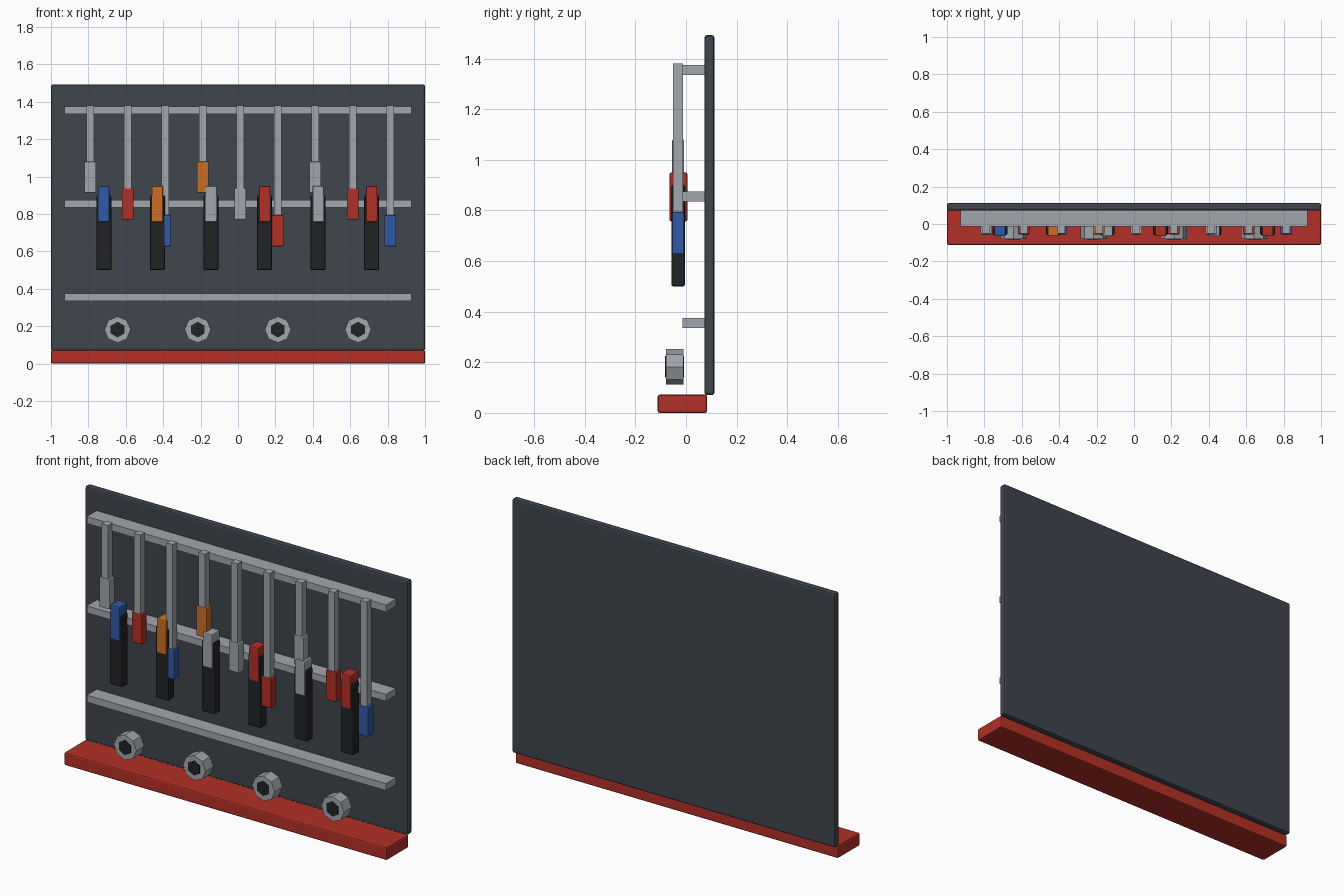
import bpy, bmesh
from math import pi
from mathutils import Matrix

if "Cube" in bpy.data.objects:
    bpy.data.objects.remove(bpy.data.objects["Cube"])


def material(name, rgb):
    m = bpy.data.materials.new(name)
    m.diffuse_color = (*rgb, 1)
    m.use_nodes = True
    m.node_tree.nodes["Principled BSDF"].inputs["Base Color"].default_value = m.diffuse_color
    return m


SLATE = material("slate", (0.05, 0.06, 0.075))
RED = material("red", (0.45, 0.03, 0.02))
BLUE = material("blue", (0.03, 0.10, 0.38))
ORANGE = material("orange", (0.60, 0.16, 0.02))
BLACK = material("black", (0.015, 0.016, 0.018))
STEEL = material("steel", (0.36, 0.38, 0.41))


def finish(name, bm, mat, bevel=0, segments=2):
    bmesh.ops.recalc_face_normals(bm, faces=bm.faces)
    if bevel:
        bmesh.ops.bevel(bm, geom=bm.edges[:], offset=bevel, segments=segments,
                        profile=0.5, affect='EDGES')
    me = bpy.data.meshes.new(name)
    bm.to_mesh(me)
    bm.free()
    me.materials.append(mat)
    ob = bpy.data.objects.new(name, me)
    bpy.context.collection.objects.link(ob)
    return ob


def box(name, x, y, z, mat, bevel=0, segments=2):
    """Box from (min, max) ranges on each axis."""
    bm = bmesh.new()
    bmesh.ops.create_cube(bm, size=1)
    for v in bm.verts:
        v.co = [r[0] + (c + 0.5) * (r[1] - r[0]) for c, r in zip(v.co, (x, y, z))]
    return finish(name, bm, mat, bevel, segments)


def prism(name, x, y, z, sides, radius, turn, mat):
    """Regular prism whose axis runs front to back."""
    bm = bmesh.new()
    m = (Matrix.Translation((x, sum(y) / 2, z)) @ Matrix.Rotation(pi / 2, 4, 'X')
         @ Matrix.Rotation(turn, 4, 'Z'))
    bmesh.ops.create_cone(bm, cap_ends=True, segments=sides, radius1=radius,
                          radius2=radius, depth=y[1] - y[0], matrix=m)
    return finish(name, bm, mat)


def span(centre, width):
    return (centre - width / 2, centre + width / 2)


# Base and back panel
box("base", (-1, 1), (-0.112, 0.083), (0, 0.072), RED, 0.008)
box("back_panel", (-1, 1), (0.073, 0.112), (0.07, 1.493), SLATE, 0.01)

# Horizontal rails
for i, z in enumerate((1.355, 0.855, 0.355)):
    box(f"rail_{i + 1}", (-0.927, 0.927), (-0.014, 0.078), span(z, 0.039), STEEL)

# Hanging tools: shafts of three lengths with coloured ends
colours = (STEEL, RED, BLUE, ORANGE, STEEL, RED, STEEL, RED, BLUE)
for i, mat in enumerate(colours):
    x, top = -0.79 + 0.2005 * i, (1.08, 0.937, 0.794)[i % 3]
    box(f"tool_shaft_{i + 1}", span(x, 0.04), (-0.051, -0.011), (top - 0.02, 1.38), STEEL)
    box(f"tool_end_{i + 1}", span(x, 0.063), (-0.055, -0.007), (top - 0.167, top),
        mat, 0.005)

# Hand tools: black grips with coloured heads
for i, mat in enumerate((BLUE, ORANGE, STEEL, RED, STEEL, RED)):
    x = -0.717 + 0.2863 * i
    box(f"grip_{i + 1}", span(x, 0.08), (-0.058, -0.004), (0.5, 0.9), BLACK, 0.007)
    box(f"head_{i + 1}", span(x, 0.06), (-0.065, 0.005), (0.757, 0.95), mat, 0.006)

# Sockets: octagonal bodies with dark hexagonal cores
for i in range(4):
    x = -0.644 + 0.4286 * i
    prism(f"socket_{i + 1}", x, (-0.08, -0.01), 0.182, 8, 0.07, 0, STEEL)
    prism(f"socket_core_{i + 1}", x, (-0.083, -0.007), 0.182, 6, 0.042, 0, BLACK)
